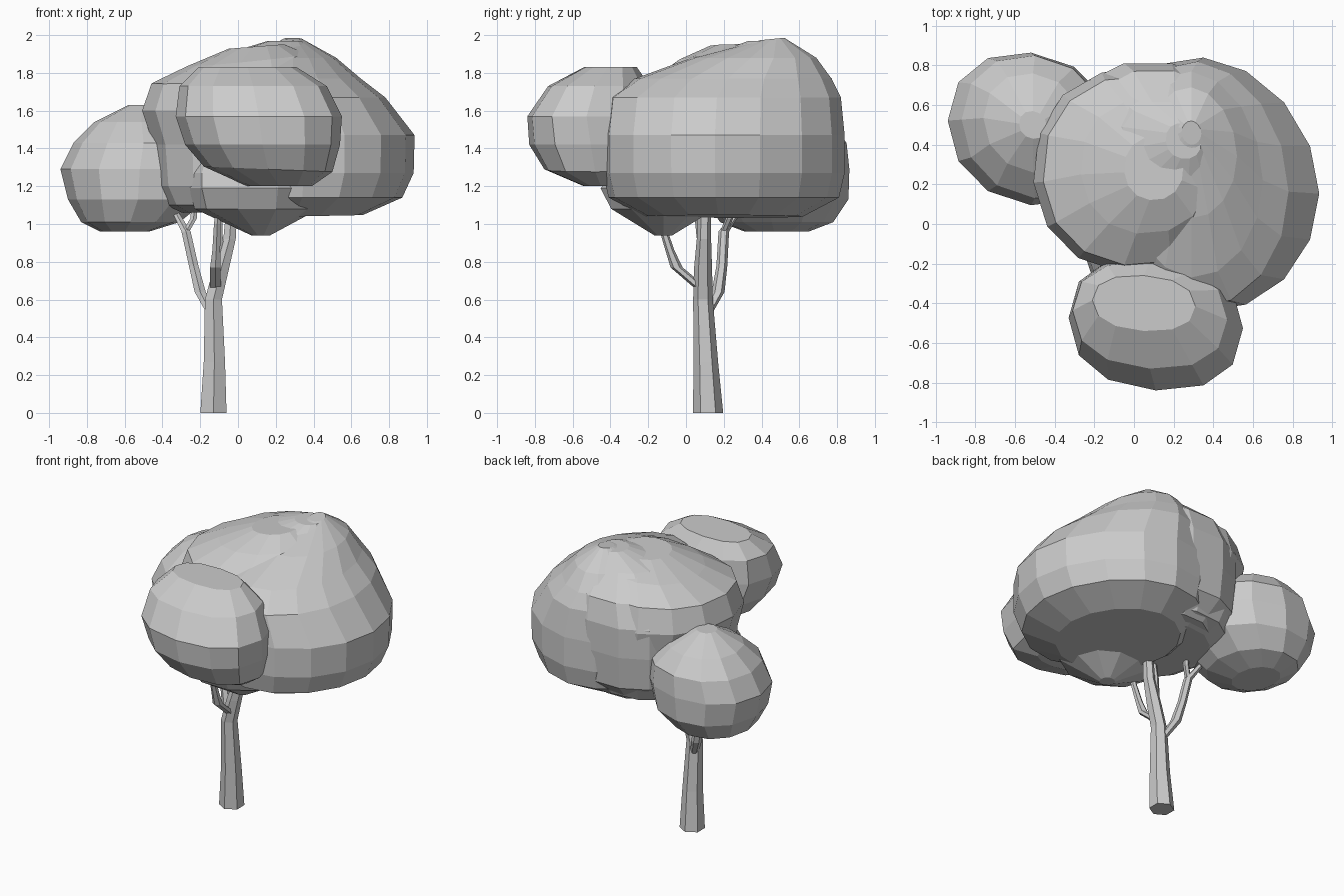
import bpy, bmesh
from math import sin, cos, pi, copysign


def loft(name, rings, sides, phase=0.0, power=2.0, shear=0.0):
    """Flat-shaded skin over superelliptic rings (z, cx, cy, rx, ry, slope_x, slope_y)."""
    bm = bmesh.new()
    loops = []
    for ring in rings:
        z, cx, cy, rx, ry, sx, sy = (tuple(ring) + (0, 0))[:7]
        loop = []
        for i in range(sides):
            a = 2 * pi * i / sides + phase
            dx = rx * copysign(abs(cos(a)) ** (2 / power), cos(a))
            dy = ry * copysign(abs(sin(a)) ** (2 / power), sin(a)) + shear * dx
            loop.append(bm.verts.new((cx + dx, cy + dy, z + sx * dx + sy * dy)))
        loops.append(loop)
    for lo, hi in zip(loops, loops[1:]):
        for i in range(sides):
            j = (i + 1) % sides
            bm.faces.new((lo[i], lo[j], hi[j], hi[i]))
    bm.faces.new(loops[0][::-1])
    bm.faces.new(loops[-1])
    mesh = bpy.data.meshes.new(name)
    bm.to_mesh(mesh)
    bm.free()
    obj = bpy.data.objects.new(name, mesh)
    bpy.context.collection.objects.link(obj)
    return obj


def limb(name, points, sides=6):
    """Tapering woody limb through (x, y, z, radius) points."""
    return loft(name, [(z, x, y, r, r) for x, y, z, r in points], sides, pi / 6)


# Trunk and branches
limb("trunk", [(-.13, .117, 0, .08), (-.125, .105, .27, .065), (-.13, .09, .6, .052),
               (-.09, .09, .76, .048), (-.045, .095, .92, .038), (-.03, .1, 1.12, .033)])
limb("left_branch", [(-.14, .11, .52, .025), (-.2, .17, .64, .034), (-.235, .19, .78, .029),
                     (-.275, .2, .96, .028), (-.33, .27, 1.06, .02), (-.36, .29, 1.12, .016)])
limb("left_twig", [(-.275, .2, .96, .02), (-.235, .23, 1.03, .02), (-.23, .24, 1.12, .016)])
limb("front_branch", [(-.12, .08, .66, .034), (-.12, -.05, .77, .032),
                      (-.115, -.085, .86, .024), (-.11, -.13, 1.0, .02), (-.1, -.15, 1.12, .016)])
limb("upper_twig", [(-.09, .1, .8, .028), (-.105, .08, .95, .026), (-.1, .06, 1.12, .022)])

# Large right-hand foliage mass with the highest peak
loft("right_foliage", [
    (1.04, .3, .2, .36, .42, .02, 0), (1.14, .34, .2, .53, .61),
    (1.27, .35, .2, .58, .64), (1.47, .35, .2, .585, .64), (1.67, .32, .2, .46, .62),
    (1.77, .29, .25, .36, .52), (1.88, .29, .36, .23, .33), (1.98, .29, .46, .05, .06, 0, .1)],
    16, 0, 1.92, -.08)

# Rear foliage joining the two main masses
loft("rear_foliage", [
    (1.07, .1, .3, .3, .37), (1.2, .12, .34, .46, .46), (1.42, .12, .35, .48, .47),
    (1.62, .12, .35, .48, .47), (1.77, .14, .35, .4, .43), (1.9, .18, .38, .25, .24),
    (1.97, .25, .42, .09, .09)], 14, .1, 2.2, -.08)

# Central foliage mass, rising towards the right
loft("centre_foliage", [
    (1.06, .0, .22, .3, .36), (1.1, .02, .25, .4, .46), (1.2, .02, .26, .45, .5),
    (1.42, .03, .26, .48, .51), (1.6, .02, .27, .53, .52), (1.76, .02, .27, .48, .48, .03, .02),
    (1.87, .06, .29, .33, .34, .1, .03), (1.94, .1, .28, .15, .16, .08, 0)], 14, .1, 2.15)

# Low foliage lobe under the front
loft("lower_foliage", [
    (.94, .12, -.12, .05, .05), (1.08, .1, -.12, .33, .29), (1.19, .1, -.12, .36, .35),
    (1.27, .1, -.1, .36, .28), (1.45, .1, 0, .3, .22)], 10)

# Front foliage lobe
loft("front_foliage", [
    (1.2, .22, -.44, .17, .1), (1.29, .16, -.46, .34, .29, -.04, 0), (1.42, .13, -.48, .41, .35),
    (1.57, .11, -.5, .44, .34), (1.73, .08, -.46, .39, .27), (1.83, .05, -.4, .26, .14)],
    12, 0, 2.3, -.06)

# Left rear foliage lobe, swept towards the back
loft("left_foliage", [
    (.96, -.6, .48, .13, .17), (1.01, -.57, .48, .26, .3), (1.13, -.53, .48, .37, .38),
    (1.29, -.52, .48, .42, .385), (1.43, -.5, .49, .37, .36), (1.54, -.51, .51, .25, .25),
    (1.63, -.51, .5, .07, .07)], 12, 0, 2.1, -.1)
